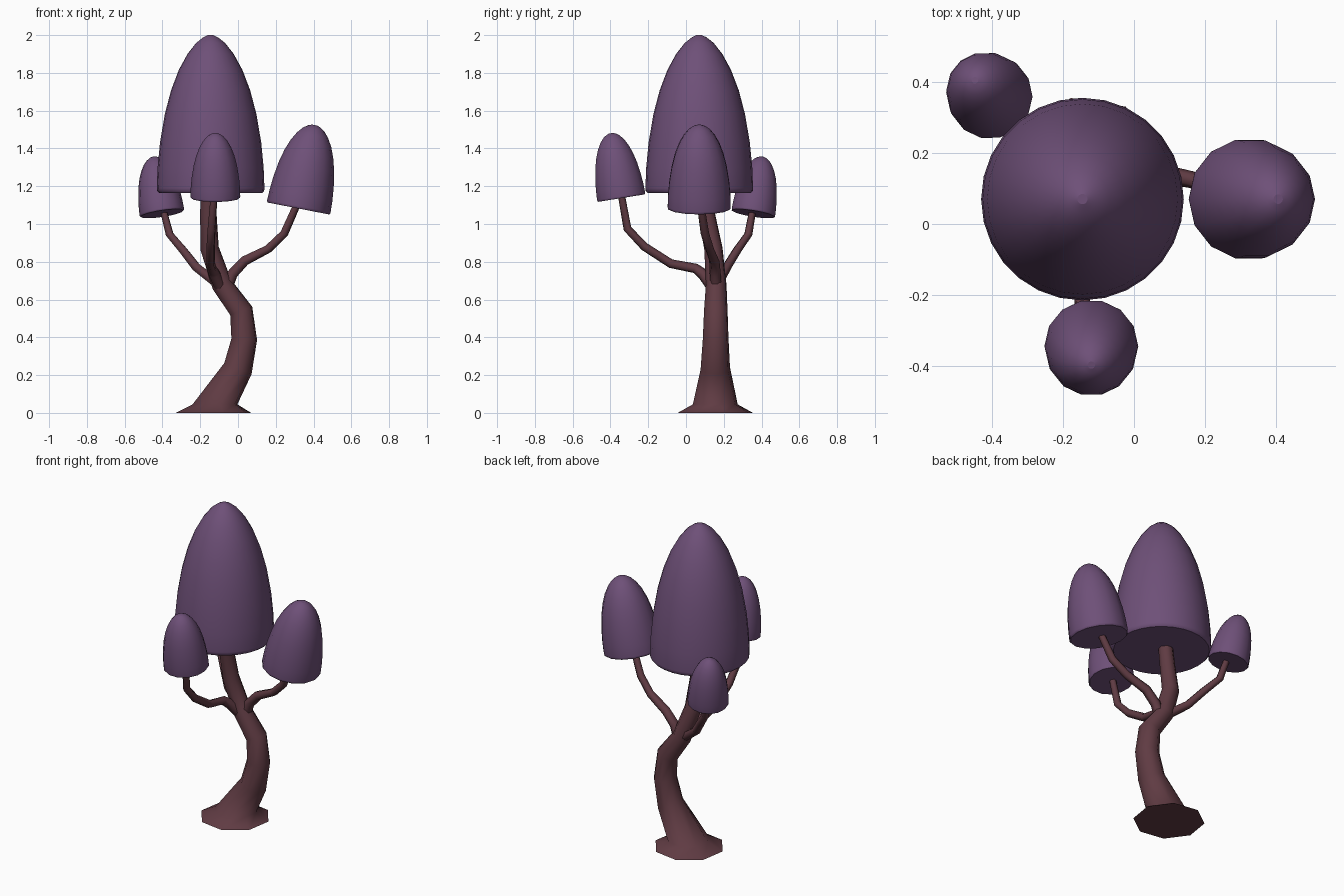
import bpy, bmesh, math
from mathutils import Vector, Quaternion

if "Cube" in bpy.data.objects:
    bpy.data.objects.remove(bpy.data.objects["Cube"])


def material(name, rgb):
    m = bpy.data.materials.new(name)
    m.diffuse_color = (*rgb, 1)
    m.use_nodes = True
    m.node_tree.nodes["Principled BSDF"].inputs["Base Color"].default_value = m.diffuse_color
    return m


BARK = material("reddish bark", (0.116, 0.044, 0.056))
CAP = material("purple foliage", (0.156, 0.080, 0.188))


def finish(name, bm, mat):
    bmesh.ops.recalc_face_normals(bm, faces=bm.faces)
    me = bpy.data.meshes.new(name)
    bm.to_mesh(me)
    bm.free()
    me.materials.append(mat)
    for f in me.polygons:
        f.use_smooth = len(f.vertices) <= 4   # flat end faces stay flat
    ob = bpy.data.objects.new(name, me)
    bpy.context.collection.objects.link(ob)


def skin(bm, rings):
    """Join successive rings with quads and close both ends."""
    n = len(rings[0])
    for a, b in zip(rings, rings[1:]):
        for i in range(n):
            j = (i + 1) % n
            bm.faces.new((a[i], a[j], b[j], b[i]))
    bm.faces.new(rings[0][::-1])
    bm.faces.new(rings[-1])


def limb(name, path, sides, level=0):
    """Tapered tube along (x, y, z, radius); the first rings can be kept level."""
    bm = bmesh.new()
    pts = [Vector(p[:3]) for p in path]
    rings = []
    for k, p in enumerate(pts):
        if k < level:
            d = Vector((0, 0, 1))
        else:
            a = pts[max(k - 1, 0)]
            b = pts[min(k + 1, len(pts) - 1)]
            d = (p - a).normalized() if k == len(pts) - 1 else (b - p).normalized()
            if 0 < k < len(pts) - 1:
                d = d + (p - a).normalized()
        q = Vector((0, 0, 1)).rotation_difference(d.normalized())
        r = path[k][3]
        rings.append([bm.verts.new(p + q @ Vector((r * math.cos(2 * math.pi * (i + .3) / sides),
                                                   r * math.sin(2 * math.pi * (i + .3) / sides), 0)))
                      for i in range(sides)])
    skin(bm, rings)
    finish(name, bm, BARK)


# bell-shaped cap profile: (height fraction, radius fraction)
PROFILE = [(0, .96), (.012, .995), (.03, 1), (.16, .985), (.32, .94), (.5, .85), (.65, .735),
           (.78, .59), (.88, .43), (.95, .27), (.985, .14), (1, .05)]


def cap(name, base, axis, radius, height, sides, fullness=1.0):
    bm = bmesh.new()
    q = Vector((0, 0, 1)).rotation_difference(Vector(axis).normalized())
    rings = []
    for t, f in PROFILE:
        r = radius * f ** fullness
        rings.append([bm.verts.new(Vector(base) + q @ Vector((r * math.cos(2 * math.pi * i / sides),
                                                              r * math.sin(2 * math.pi * i / sides),
                                                              height * t)))
                      for i in range(sides)])
    skin(bm, rings)
    finish(name, bm, CAP)


# trunk with flared foot, bending up into the large cap
limb("trunk", [(-.13, .155, 0, .205), (-.122, .155, .045, .122), (0, .155, .235, .08),
               (.033, .157, .39, .07), (.017, .158, .54, .064), (-.085, .16, .68, .056),
               (-.15, .145, .87, .05), (-.157, .11, 1.05, .045), (-.155, .09, 1.22, .042)], 8, 2)

# three thin branches
limb("right_branch", [(-.06, .16, .65, .03), (-.03, .155, .735, .03), (.035, .15, .805, .028),
                      (.16, .125, .868, .024), (.245, .1, .95, .023), (.32, .075, 1.12, .02)], 6)
limb("front_branch", [(-.09, .145, .66, .032), (-.125, .09, .735, .03), (-.14, .05, .765, .026),
                      (-.145, -.08, .79, .024), (-.145, -.22, .88, .023),
                      (-.14, -.31, .975, .022), (-.125, -.345, 1.17, .019)], 6)
limb("back_branch", [(-.075, .155, .66, .03), (-.22, .215, .77, .026), (-.29, .27, .86, .024),
                     (-.362, .33, .945, .022), (-.402, .358, 1.1, .018)], 6)

# one large cap and three leaning small ones
cap("large_cap", (-.145, .07, 1.165), (0, 0, 1), .285, .835, 28)
cap("right_cap", (.32, .07, 1.082), (.19, 0, .98), .171, .45, 14, .85)
cap("front_cap", (-.12, -.342, 1.137), (0, -.16, 1), .132, .348, 14, .85)
cap("back_cap", (-.402, .356, 1.055), (-.15, .16, 1), .119, .308, 14, .85)
